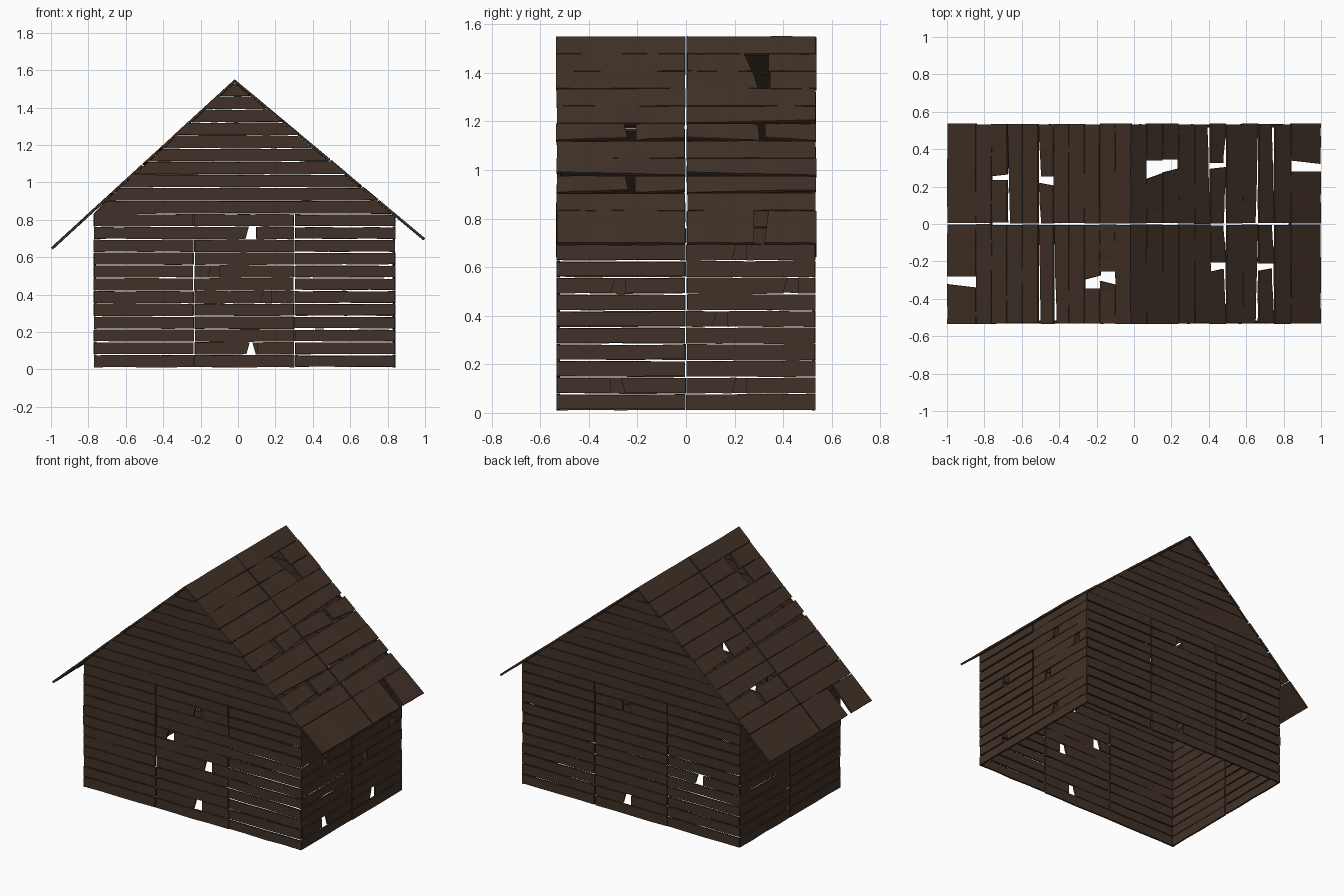
import bpy, bmesh, random
from mathutils import Vector

if "Cube" in bpy.data.objects:
    bpy.data.objects.remove(bpy.data.objects["Cube"])

random.seed(4)
THICK = 0.012


def material(name, col):
    m = bpy.data.materials.new(name)
    m.diffuse_color = (*col, 1)
    m.use_nodes = True
    m.node_tree.nodes["Principled BSDF"].inputs["Base Color"].default_value = m.diffuse_color
    return m


WOOD = material("dark brown wood", (0.052, 0.031, 0.020))


def jit(a):
    return random.uniform(-a, a)


class Panel:
    """Flat frame (origin, across, up, outward) that collects boards."""

    def __init__(self, name, o, u, v, n):
        self.name, self.bm = name, bmesh.new()
        self.o, self.u, self.v, self.n = map(Vector, (o, u, v, n))

    def piece(self, lo, hi, v0, v1, rough=0.003):
        # lo / hi: (start, end) across at the lower and the upper edge;
        # v0 / v1: (start, end) heights of the lower and the upper edge
        steps, rings = 4, []
        for i in range(steps + 1):
            t = i / steps
            ul, uh = lo[0] + (lo[1] - lo[0]) * t, hi[0] + (hi[1] - hi[0]) * t
            vl = v0[0] + (v0[1] - v0[0]) * t + jit(rough * 0.6)
            vh = v1[0] + (v1[1] - v1[0]) * t + jit(rough * 0.6)
            w = jit(rough * 0.5)
            pts = [(ul, vl, w - THICK), (ul, vl, w), (uh, vh, w), (uh, vh, w - THICK)]
            rings.append([self.bm.verts.new(self.o + self.u * a + self.v * b + self.n * c)
                          for a, b, c in pts])
        for a, b in zip(rings, rings[1:]):
            for k in range(4):
                self.bm.faces.new((a[k], a[(k + 1) % 4], b[(k + 1) % 4], b[k]))
        self.bm.faces.new(rings[0][::-1])
        self.bm.faces.new(rings[-1])

    def board(self, u0, u1, v0, v1, holes=(), gap=0.002, wedge=(0, 0)):
        lo = (v0 + gap / 2, v0 + gap / 2)
        hi = (v1 - gap / 2 - wedge[0], v1 - gap / 2 - wedge[1])
        a, b = u0 + jit(0.003), u1 + jit(0.003)
        start = (a, a)
        # broken-out notches split the board with slanted ends
        for c, w in sorted(holes):
            s = random.choice((-1, 1))
            self.piece((start[0], c - w * 0.5), (start[1], c - w * (0.35 - 0.15 * s)), lo, hi)
            start = (c + w * 0.5, c + w * (0.35 + 0.15 * s))
        self.piece((start[0], b), (start[1], b), lo, hi)

    def finish(self):
        bmesh.ops.recalc_face_normals(self.bm, faces=self.bm.faces[:])
        me = bpy.data.meshes.new(self.name)
        self.bm.to_mesh(me)
        self.bm.free()
        me.materials.append(WOOD)
        bpy.context.collection.objects.link(bpy.data.objects.new(self.name, me))


# ---- walls: panels of twelve horizontal boards ----
XL, XR, YH, Z0, Z1 = -0.77, 0.84, 0.532, 0.01, 0.832
ROWS = 12
PITCH = (Z1 - Z0) / ROWS


def wall(name, o, u, n, u0, u1, gap, holes=()):
    p = Panel(name, o, u, (0, 0, 1), n)
    for r in range(ROWS):
        z = Z0 + r * PITCH
        hs = [(c, 0.06) for row, c in holes if row == r]
        p.board(u0 + 0.003, u1 - 0.003, z, z + PITCH, hs, gap + random.uniform(0, 0.003))
    p.finish()


XS = (XL, -0.235, 0.302, XR)
FRONT_HOLES = ((10, 0.07), (7, -0.13), (5, 0.15), (1, 0.075))
BACK_HOLES = {0: ((5, -0.47),), 1: ((10, 0.065), (1, 0.065)), 2: ()}
for i in range(3):
    wall(f"front_wall_{i + 1}", (0, -YH, 0), (1, 0, 0), (0, -1, 0), XS[i], XS[i + 1],
         (0.003, 0.002, 0.007)[i], FRONT_HOLES if i == 1 else ())
    wall(f"back_wall_{i + 1}", (0, YH, 0), (1, 0, 0), (0, 1, 0), XS[i], XS[i + 1],
         (0.006, 0.003, 0.006)[i], BACK_HOLES[i])

for side, x in (("right", XR), ("left", XL)):
    s = 1 if side == "right" else -1
    near = ((7, -0.28), (1, -0.28)) if s > 0 else ()
    far = ((9, 0.22), (7, 0.43), (5, 0.14), (1, 0.22)) if s > 0 else ()
    wall(f"{side}_wall_front", (x, 0, 0), (0, 1, 0), (s, 0, 0), -YH, 0,
         0.007 if s > 0 else 0.003, near)
    wall(f"{side}_wall_back", (x, 0, 0), (0, 1, 0), (s, 0, 0), 0, YH,
         0.002 if s > 0 else 0.007, far)

# ---- gables: boards trimmed to the roof slopes ----
RX, RZ = -0.018, 1.55
ENDS = {1: (1.0, 0.70), -1: (-1.0, 0.65)}


def roof_x(s, z):
    ex, ez = ENDS[s]
    x = RX + (ex - RX) * (RZ - 0.018 - z) / (RZ - ez)
    return min(max(x, XL), XR)


for name, s in (("front_gable", -1), ("back_gable", 1)):
    p = Panel(name, (0, s * (YH - 0.004), 0), (1, 0, 0), (0, 0, 1), (0, s, 0))
    n = 10
    step = (1.53 - Z1) / n
    for r in range(n):
        a, b = Z1 + r * step + 0.002, Z1 + (r + 1) * step - 0.002
        p.piece((roof_x(-1, a), roof_x(1, a)), (roof_x(-1, b), roof_x(1, b)),
                (a, a), (b, b), 0.004)
    p.finish()

# ---- roof: each slope has two halves of ten boards and a wide eave board ----
# holes: (row from ridge, y, width); wedges: rows with a tapering gap
ROOF = {
    (1, 1): (((1, 0.29, 0.10), (2, 0.31, 0.07), (5, 0.31, 0.03), (10, 0.31, 0.06)), (4, 5, 7, 8)),
    (1, -1): (((5, -0.23, 0.05), (8, -0.23, 0.04)), (5, 7, 8)),
    (-1, 1): (((5, 0.23, 0.05), (8, 0.25, 0.03)), (5, 7)),
    (-1, -1): (((1, -0.29, 0.07), (2, -0.31, 0.07), (10, -0.31, 0.06)), (4, 5)),
}
for (s, h), (holes, wedges) in ROOF.items():
    ex, ez = ENDS[s]
    d = Vector((ex - RX, 0, ez - RZ))
    length = d.length
    d.normalize()
    normal = Vector((-d.z * s, 0, d.x * s))
    p = Panel(f"{'right' if s > 0 else 'left'}_roof_{'back' if h > 0 else 'front'}",
              (RX, 0, RZ), (0, 1, 0), d, normal)
    pitch = length * 0.843 / 10
    u0, u1 = (0.004, 0.535) if h > 0 else (-0.533, -0.004)
    for r in range(11):
        v0 = r * pitch
        v1 = v0 + pitch if r < 10 else length
        hs = [(c, w) for row, c, w in holes if row == r]
        wedge = (0, 0)
        if r in wedges:
            wedge = random.choice(((0.022, 0.004), (0.004, 0.022)))
        p.board(u0, u1, v0, v1, hs, 0.003, wedge)
    p.finish()
